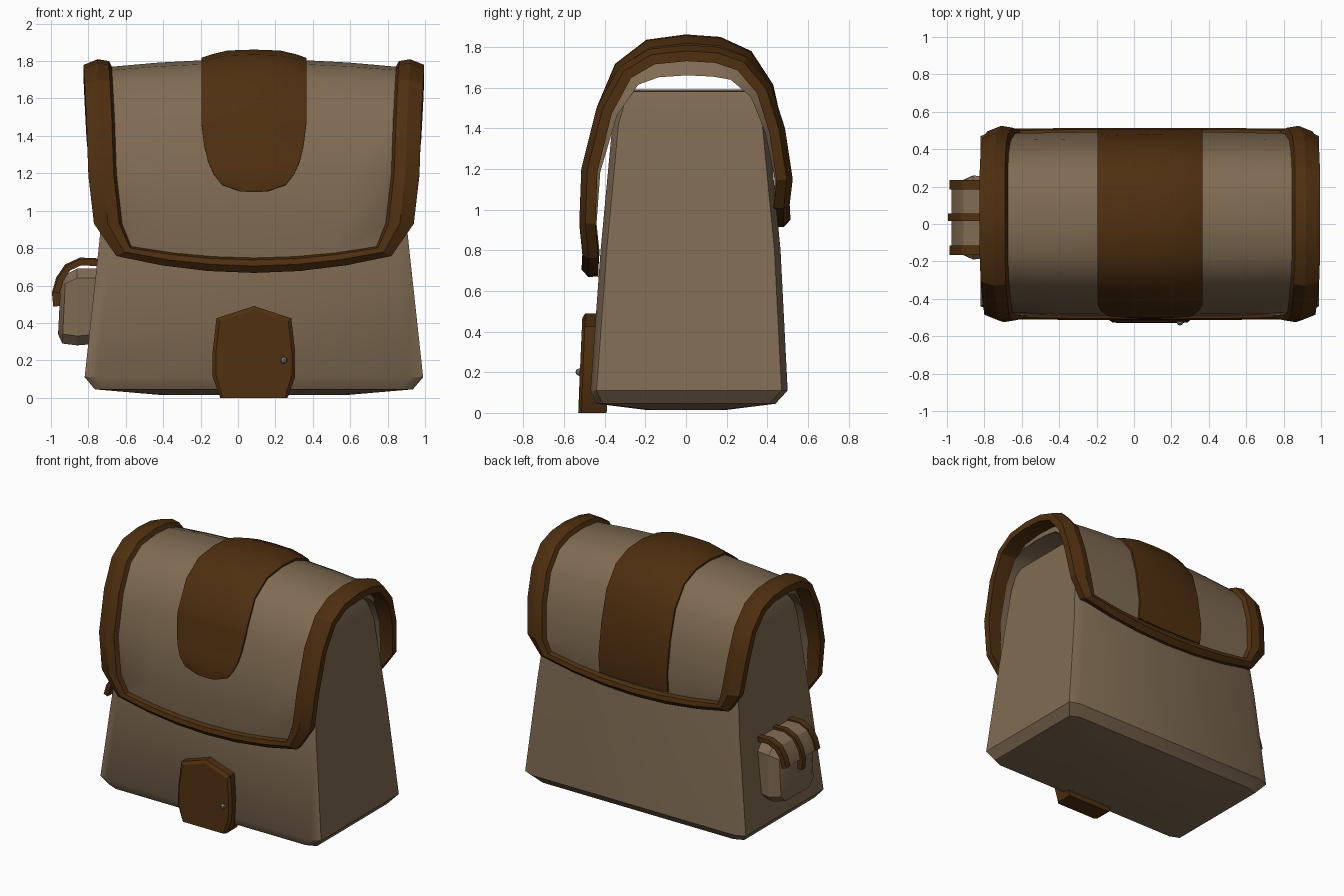
import bpy, bmesh, math
from mathutils import Vector

if "Cube" in bpy.data.objects:
    bpy.data.objects.remove(bpy.data.objects["Cube"])

C = 0.085  # x centre of the bag


def material(name, rgb):
    m = bpy.data.materials.new(name)
    m.diffuse_color = (*rgb, 1)
    m.use_nodes = True
    m.node_tree.nodes["Principled BSDF"].inputs["Base Color"].default_value = m.diffuse_color
    return m


CLOTH = material("tan_cloth", (0.215, 0.148, 0.086))
LEATHER = material("brown_leather", (0.078, 0.029, 0.005))
METAL = material("grey_metal", (0.16, 0.16, 0.17))


def make(name, verts, faces, mat, angle=30):
    bm = bmesh.new()
    vs = [bm.verts.new(v) for v in verts]
    for f in faces:
        bm.faces.new([vs[i] for i in f])
    bmesh.ops.recalc_face_normals(bm, faces=bm.faces)
    me = bpy.data.meshes.new(name)
    bm.to_mesh(me)
    bm.free()
    me.materials.append(mat)
    ob = bpy.data.objects.new(name, me)
    bpy.context.collection.objects.link(ob)
    bpy.ops.object.select_all(action='DESELECT')
    ob.select_set(True)
    bpy.context.view_layer.objects.active = ob
    bpy.ops.object.shade_smooth_by_angle(angle=math.radians(angle))
    return ob


def loft(name, rings, mat, angle=30, closed=False):
    """Skin rings of equal size; cap the ends, or join last to first."""
    n, k = len(rings[0]), len(rings)
    faces = [(a * n + i, a * n + (i + 1) % n, (a + 1) % k * n + (i + 1) % n, (a + 1) % k * n + i)
             for a in range(k if closed else k - 1) for i in range(n)]
    if not closed:
        faces += [tuple(range(n)), tuple(range((k - 1) * n, k * n))]
    return make(name, [v for r in rings for v in r], faces, mat, angle)


def slab(name, top, bottom, mat, angle=30):
    """Closed sheet between two point grids of the same size."""
    R, K = len(top), len(top[0])
    N = R * K
    faces = []
    for a in range(R - 1):
        for b in range(K - 1):
            q = (a * K + b, a * K + b + 1, (a + 1) * K + b + 1, (a + 1) * K + b)
            faces += [q, tuple(N + i for i in reversed(q))]
    edge = ([b for b in range(K)] + [a * K + K - 1 for a in range(1, R)]
            + [(R - 1) * K + b for b in range(K - 2, -1, -1)] + [a * K for a in range(R - 2, 0, -1)])
    for i, e in enumerate(edge):
        g = edge[(i + 1) % len(edge)]
        faces.append((e, g, g + N, e + N))
    return make(name, [p for r in top for p in r] + [p for r in bottom for p in r], faces, mat, angle)


# Bag body: chamfered rectangles stacked up: z, half width, front y, back y
def chamfered(z, hw, y0, y1, cx=0.07, cy=0.03):
    return [(C + x, y, z) for x, y in (
        (-hw + cx, y0), (hw - cx, y0), (hw, y0 + cy), (hw, y1 - cy),
        (hw - cx, y1), (-hw + cx, y1), (-hw, y1 - cy), (-hw, y0 + cy))]


loft("bag_body", [chamfered(*r) for r in (
    (0.015, 0.5, -0.2, 0.2), (0.045, 0.85, -0.44, 0.44), (0.11, 0.905, -0.47, 0.5),
    (0.8, 0.83, -0.42, 0.465), (1.42, 0.765, -0.362, 0.405), (1.53, 0.75, -0.33, 0.39),
    (1.58, 0.735, -0.285, 0.355), (1.59, 0.68, -0.25, 0.32))], CLOTH, 35)

# Flap profile from front hem over the top to back hem: y, z, half width
ROWS = [(-.51, .755, .735), (-.525, .93, .855), (-.515, 1.2, .885), (-.44, 1.5, .895),
        (-.33, 1.70, .905), (-.18, 1.79, .91), (0, 1.81, .91), (.16, 1.80, .91),
        (.3, 1.75, .91), (.42, 1.61, .905), (.487, 1.4, .895), (.525, 1.15, .87), (.51, 1.0, .77)]
LAST = len(ROWS) - 1
NORM = []
for j in range(LAST + 1):
    a, b = ROWS[max(j - 1, 0)], ROWS[min(j + 1, LAST)]
    NORM.append(Vector((a[1] - b[1], b[0] - a[0])).normalized())


def flap_point(f, c, h, w, x=None):
    """f: row, c: side position -1..1, h: height off profile, w: inset from rim 0..1"""
    i = min(int(f), LAST - 1)
    t = f - i
    y, z, hw = (p + (q - p) * t for p, q in zip(ROWS[i], ROWS[i + 1]))
    n = NORM[i].lerp(NORM[i + 1], t)
    end = max(0, 1 - f, f - LAST + 1)
    width = hw - w * (0.15 - 0.07 * end)
    if x is None:
        x = c * width
    else:
        c = x / width
    bow = 1 - c * c
    z += end * (0.05 * w - bow * (0.09 - 0.03 * w))
    h += 0.04 * bow * w * max(0.2, n.y)
    return (C + x, y + n.x * h, z + n.y * h)


cols = [k / 3 for k in range(-3, 4)]
thick = [0.03 + 0.065 * max(0, n.y) for n in NORM]
slab("flap_cloth",
     [[flap_point(j, c, -0.04, 1) for c in cols] for j in range(LAST + 1)],
     [[flap_point(j, c, -0.055 - thick[j], 0.6) for c in cols] for j in range(LAST + 1)], CLOTH, 40)

# Leather trim around the rim of the flap
rim = ([(0, c) for c in cols] + [(j, 1) for j in range(1, LAST + 1)]
       + [(LAST, c) for c in cols[-2::-1]] + [(j, -1) for j in range(LAST - 1, 0, -1)])
section = [(0, -0.08), (0, -0.03), (0.5, 0), (0.9, -0.01), (1.02, -0.045), (1, -0.08)]
loft("flap_trim", [[flap_point(j, c, h, w) for w, h in section] for j, c in rim],
     LEATHER, 25, closed=True)

# Leather centre band with rounded front end: row, half width
band = [(1.65, .07), (1.78, .17), (2, .215), (2.23, .245), (2.5, .265), (2.9, .28)]
band += [(j, .28) for j in range(3, LAST)] + [(LAST - 0.1, .28)]


def band_grid(h, bulge):
    grid = []
    for f, hw in band:
        up = max(0, NORM[round(f)].y)
        grid.append([flap_point(f, 0, h + bulge * up * k, 1, x=s * hw)
                     for s, k in ((-1, 0), (-.8, .5), (-.5, 1), (0, 1.1), (.5, 1), (.8, .5), (1, 0))])
    return grid


slab("centre_band", band_grid(-0.027, 0.035), band_grid(-0.06, 0), LEATHER, 40)

# Small door on the front
half = [(0.18, 0), (0.22, 0.11), (0.22, 0.25), (0.2, 0.425)]
outline = half + [(0, 0.49)] + [(-x, z) for x, z in reversed(half)]


def door_ring(y, s):
    return [(C + x * s, y - 0.02 * (1 - z / 0.49), 0.22 + (z - 0.22) * (s if z > 0 else 1))
            for x, z in outline]


loft("door", [door_ring(-0.37, 1), door_ring(-0.495, 1), door_ring(-0.51, 0.92)], LEATHER, 20)
bpy.ops.mesh.primitive_uv_sphere_add(segments=8, ring_count=6, radius=0.018, location=(0.245, -0.525, 0.2))
knob = bpy.context.object
knob.name = "door_knob"
knob.data.materials.append(METAL)

# Side pocket: rings stepping outwards along -x: x, half depth, low z, high z
PY = 0.035


def pocket_ring(x, hy, z0, z1, b=0.05):
    return [(x, PY + y, z) for y, z in (
        (-hy + b, z0), (hy - b, z0), (hy, z0 + b), (hy, z1 - b),
        (hy - b, z1), (-hy + b, z1), (-hy, z1 - b), (-hy, z0 + b))]


pocket = loft("side_pocket", [pocket_ring(*r) for r in (
    (-0.74, 0.21, 0.29, 0.69), (-0.86, 0.225, 0.28, 0.69), (-0.93, 0.19, 0.29, 0.66),
    (-0.955, 0.14, 0.34, 0.62))], CLOTH, 25)
for v in pocket.data.vertices:  # lean the outer face like the bag wall
    if v.co.x < -0.9:
        v.co.x -= 0.05 * (0.48 - v.co.z)

# Pocket flap, its two trims and the closing strap
ARC = [(-.74, .715), (-.84, .72), (-.905, .69), (-.945, .63), (-.965, .56)]


def arc_sheet(name, y0, y1, lift, mat, extra=()):
    pts = [Vector(p) for p in ARC + list(extra)]
    top, bottom = [], []
    for i, p in enumerate(pts):
        d = (pts[min(i + 1, len(pts) - 1)] - pts[max(i - 1, 0)]).normalized()
        n = Vector((d.y, -d.x))
        for rows, q in ((top, p + n * lift), (bottom, p - n * 0.012)):
            rows.append([(q.x, PY + y, q.y) for y in (y0, y1)])
    slab(name, top, bottom, mat)


arc_sheet("pocket_flap", -0.16, 0.16, 0.012, CLOTH)
for side, y0, y1 in (("front", -0.2, -0.15), ("back", 0.15, 0.2)):
    arc_sheet("pocket_trim_" + side, y0, y1, 0.022, LEATHER)
arc_sheet("pocket_strap", -0.02, 0.02, 0.03, LEATHER, [(-.958, .49)])
